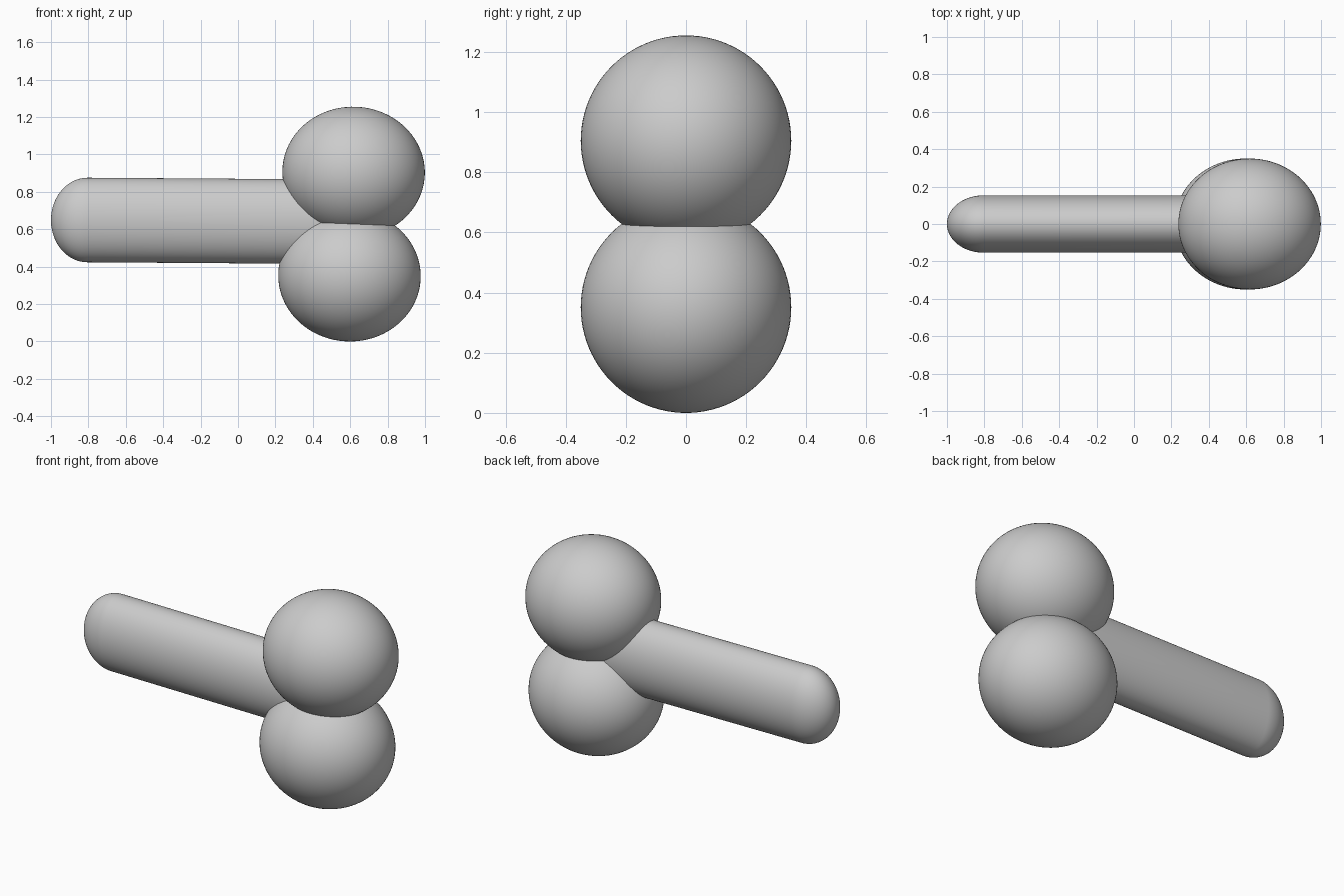
import bpy, bmesh
from math import sin, cos, pi, radians

if "Cube" in bpy.data.objects:
    bpy.data.objects.remove(bpy.data.objects["Cube"])


def finish(bm, name, location, tilt):
    """Turn a bmesh into a smooth object tilted in the front plane."""
    bmesh.ops.recalc_face_normals(bm, faces=bm.faces)
    mesh = bpy.data.meshes.new(name)
    bm.to_mesh(mesh)
    bm.free()
    mesh.shade_smooth()
    obj = bpy.data.objects.new(name, mesh)
    obj.location = location
    obj.rotation_euler = (0, radians(tilt), 0)
    bpy.context.collection.objects.link(obj)
    return obj


def ball(name, location, radii):
    bm = bmesh.new()
    bmesh.ops.create_uvsphere(bm, u_segments=96, v_segments=48, radius=1)
    bmesh.ops.scale(bm, vec=radii, verts=bm.verts)
    return finish(bm, name, location, 2)


def rounded_bar(name, x0, x1, cap, half_y, half_z, z, tilt, sides=96, steps=24):
    """Elliptical bar along x with domed ends."""
    mid, half = (x0 + x1) / 2, (x1 - x0) / 2
    left = [(-half + cap - cap * cos(a), sin(a))
            for a in (i * pi / 2 / steps for i in range(1, steps + 1))]
    profile = left + [(-x, s) for x, s in reversed(left)]
    bm = bmesh.new()
    rings = [[bm.verts.new((x, s * half_y * cos(2 * pi * k / sides),
                            s * half_z * sin(2 * pi * k / sides)))
              for k in range(sides)] for x, s in profile]
    for a, b in zip(rings, rings[1:]):
        for k in range(sides):
            n = (k + 1) % sides
            bm.faces.new((a[k], a[n], b[n], b[k]))
    # close both domes with a fan to the tip
    for ring, x in ((rings[0], -half), (rings[-1], half)):
        tip = bm.verts.new((x, 0, 0))
        for k in range(sides):
            bm.faces.new((ring[k], ring[(k + 1) % sides], tip))
    return finish(bm, name, (mid, 0, z), tilt)


# two stacked balls at the right end
ball("upper_ball", (0.618, 0, 0.905), (0.381, 0.35, 0.35))
ball("lower_ball", (0.596, 0, 0.351), (0.381, 0.35, 0.351))

# flattened round-ended shaft running into the balls
rounded_bar("shaft", -1.0, 0.66, 0.195, 0.153, 0.226, 0.645, 0.4)
